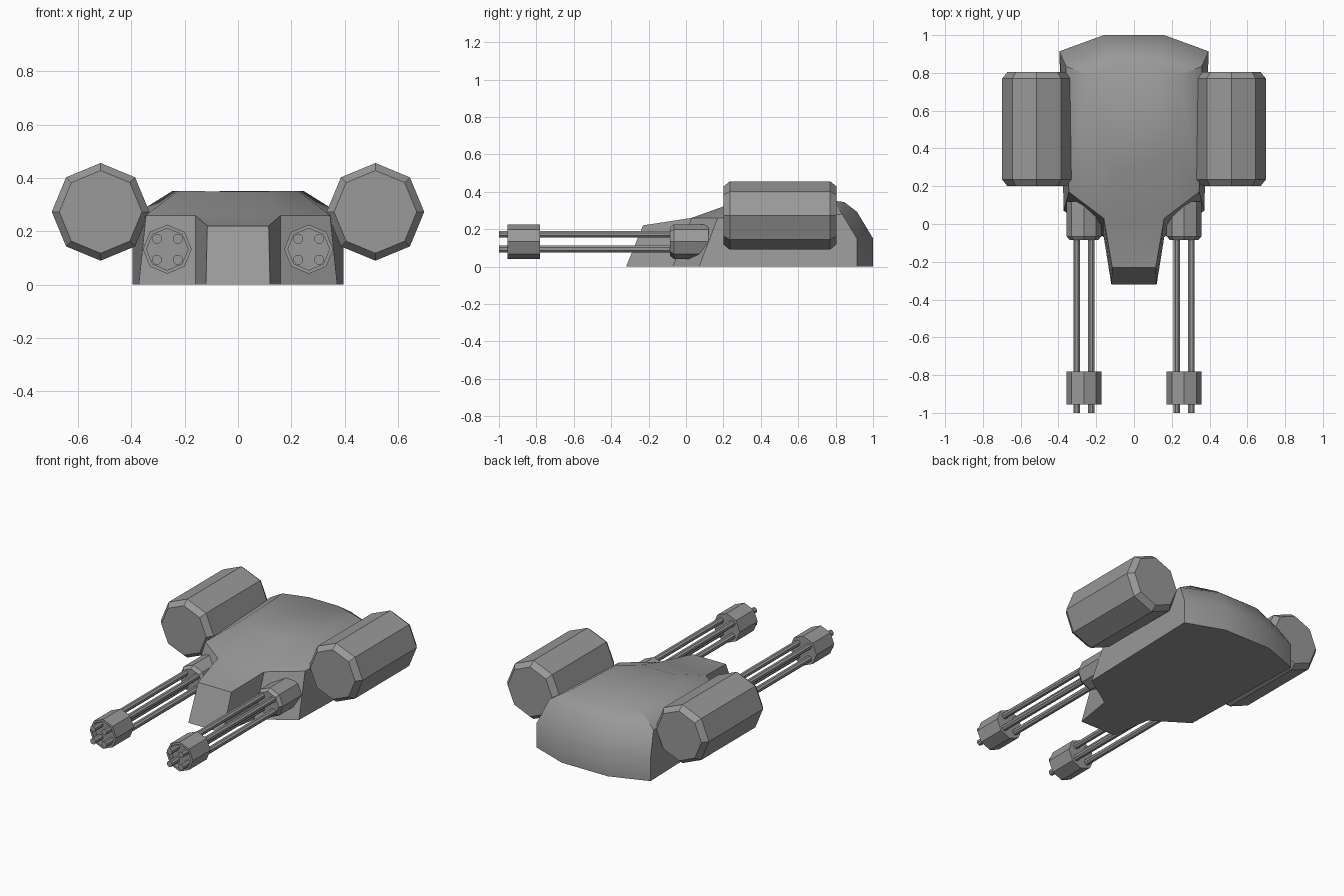
import bpy, bmesh, math
from mathutils import Vector

if "Cube" in bpy.data.objects:
    bpy.data.objects.remove(bpy.data.objects["Cube"])

grey = bpy.data.materials.new("gunmetal_grey")
grey.diffuse_color = (0.32, 0.32, 0.32, 1)
grey.use_nodes = True
grey.node_tree.nodes["Principled BSDF"].inputs["Base Color"].default_value = grey.diffuse_color


def finish(bm, name, angle):
    bmesh.ops.recalc_face_normals(bm, faces=bm.faces)
    me = bpy.data.meshes.new(name)
    bm.to_mesh(me)
    bm.free()
    me.materials.append(grey)
    ob = bpy.data.objects.new(name, me)
    bpy.context.collection.objects.link(ob)
    if angle:
        bpy.ops.object.select_all(action='DESELECT')
        ob.select_set(True)
        bpy.context.view_layer.objects.active = ob
        bpy.ops.object.shade_smooth_by_angle(angle=math.radians(angle))
    return ob


def turned(name, cx, cz, profile, sides=8, phase=0.0, angle=0):
    """Prism along y from (radius, y) rings, capped at both ends."""
    bm = bmesh.new()
    rings = []
    for r, y in profile:
        ring = []
        for i in range(sides):
            a = math.tau * i / sides + phase
            ring.append(bm.verts.new((cx + r * math.cos(a), y, cz + r * math.sin(a))))
        rings.append(ring)
    for p, q in zip(rings, rings[1:]):
        for i in range(sides):
            j = (i + 1) % sides
            bm.faces.new((p[i], p[j], q[j], q[i]))
    bm.faces.new(rings[0])
    bm.faces.new(rings[-1])
    return finish(bm, name, angle)


# Turret hull: half outline points, mirrored across x
pts = {
    'n0': (.12, -.32, 0), 'n1': (.115, -.23, .22),                              # nose
    'j0': (.16, -.07, 0), 'j1': (.16, .03, .26),                                # nose root
    'c0': (.372, .07, 0), 'c1': (.345, .17, .26),                               # cheek corner
    'r0': (.395, .914, 0), 'r1': (.395, .914, .15), 'r2': (.36, .835, .28),     # rear corner
    'b0': (.16, 1, 0), 'b1': (.16, 1, .15), 'b2': (.14, .915, .292),            # rear middle
    't0': (.11, .28, .35), 't1': (.225, .37, .352),                             # roof
    't2': (.245, .79, .352), 't3': (.10, .846, .345),
}
half_faces = ["n0 j0 j1 n1", "j0 c0 c1 j1", "c0 r0 r1 r2 c1", "r0 b0 b1 r1",
              "r1 b1 b2 r2", "r2 b2 t3 t2", "c1 r2 t2 t1", "j1 c1 t1 t0"]
centre = "n0 n1 j1 t0".split(), "t3 b2 b1 b0".split()
bm = bmesh.new()
R = {k: bm.verts.new(p) for k, p in pts.items()}
L = {k: bm.verts.new((-p[0], p[1], p[2])) for k, p in pts.items()}
for f in half_faces:
    for side in (R, L):
        bm.faces.new([side[k] for k in f.split()])
for chain in centre:
    for a, b in zip(chain, chain[1:]):
        bm.faces.new((R[a], R[b], L[b], L[a]))
for loop in ("t0 t1 t2 t3", "n0 j0 c0 r0 b0"):                                  # roof, underside
    keys = loop.split()
    bm.faces.new([R[k] for k in keys] + [L[k] for k in reversed(keys)])
finish(bm, "hull", 40)

for sx, label in ((1, "right"), (-1, "left")):
    # Side pod with chamfered ends
    turned(label + "_pod", sx * .515, .273,
           [(.155, .2), (.183, .235), (.183, .77), (.155, .805)])
    # Gun: breech block, muzzle collar with recessed face, four barrels
    gx, gz = sx * .265, .133
    turned(label + "_breech", gx, gz, [(.076, -.085), (.092, -.065), (.092, .12)])
    turned(label + "_muzzle_collar", gx, gz,
           [(.078, -.925), (.078, -.955), (.092, -.955), (.092, -.78)])
    for i in range(4):
        dx, dz = (-.039, .039)[i % 2], (-.039, .039)[i // 2]
        turned(f"{label}_barrel_{i + 1}", gx + dx, gz + dz,
               [(.019, -1), (.019, -.07)], 8, math.pi / 8)
